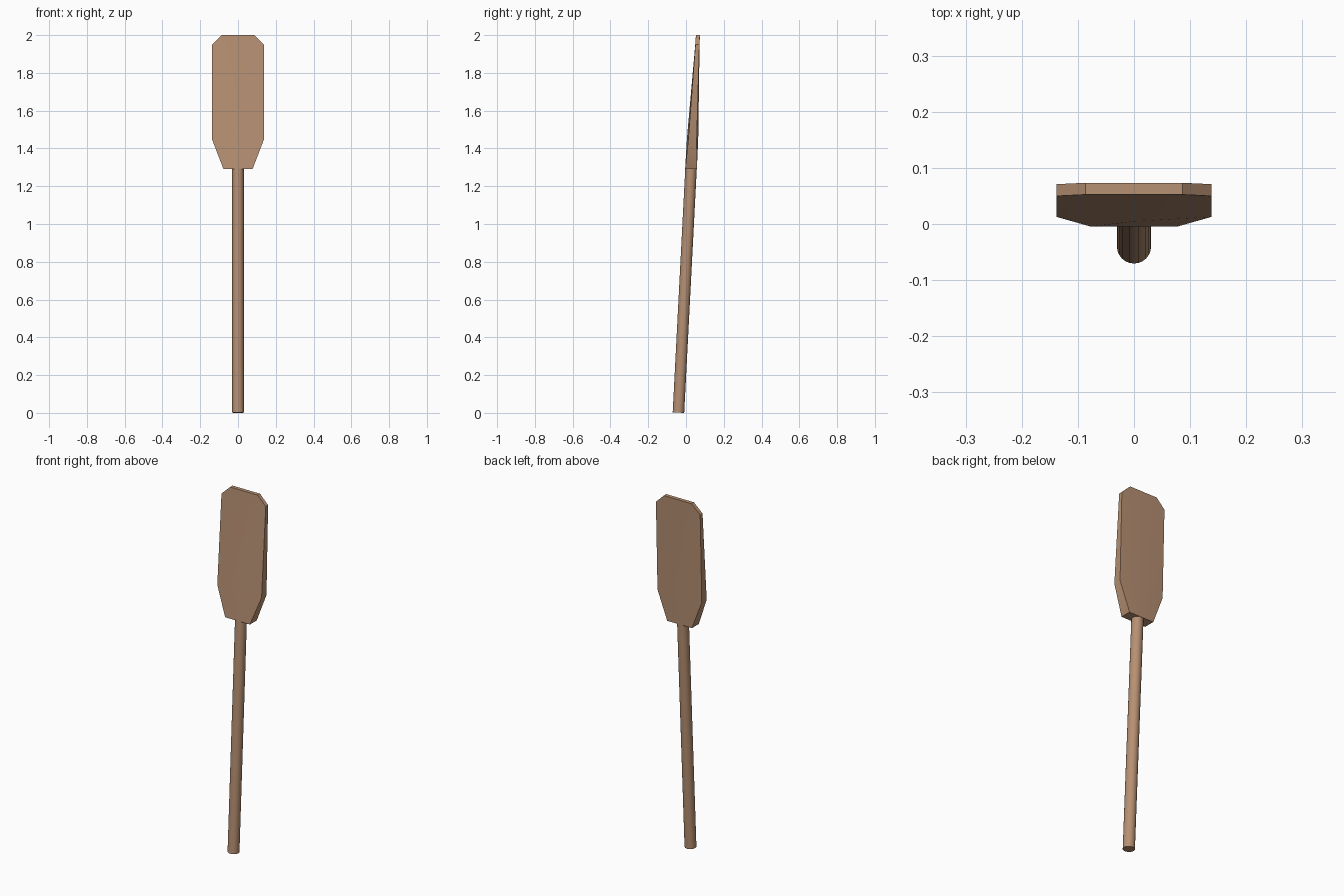
import bpy, bmesh
from mathutils import Vector

if "Cube" in bpy.data.objects:
    bpy.data.objects.remove(bpy.data.objects["Cube"])

wood = bpy.data.materials.new("tan_wood")
wood.diffuse_color = (0.47, 0.28, 0.17, 1)
wood.use_nodes = True
wood.node_tree.nodes["Principled BSDF"].inputs["Base Color"].default_value = wood.diffuse_color


def axis_y(z):
    # the whole oar leans back slightly
    return -0.04 + 0.0515 * z


def finish(ob):
    ob.data.materials.append(wood)
    bpy.ops.object.select_all(action='DESELECT')
    ob.select_set(True)
    bpy.context.view_layer.objects.active = ob
    bpy.ops.object.shade_smooth_by_angle(angle=0.6)


# Round shaft
a, b = Vector((0, axis_y(0), 0.0015)), Vector((0, axis_y(1.32), 1.32))
bpy.ops.mesh.primitive_cylinder_add(vertices=24, radius=0.0305,
                                    depth=(b - a).length, location=(a + b) / 2)
shaft = bpy.context.object
shaft.name = "shaft"
shaft.rotation_euler = (b - a).to_track_quat('Z', 'Y').to_euler()
finish(shaft)

# Tapered blade: height, half width, half thickness at edge and at the spine
rows = [(1.29, 0.077, 0.031, 0.031), (1.45, 0.138, 0.022, 0.030),
        (1.95, 0.138, 0.0105, 0.0115), (2.0, 0.086, 0.0105, 0.0105)]
bm = bmesh.new()
rings = []
for z, w, te, tc in rows:
    y = axis_y(z)
    ring = [(-w, -te), (0, -tc), (w, -te), (w, te), (0, tc), (-w, te)]
    rings.append([bm.verts.new((x, y + dy, z)) for x, dy in ring])
for lo, hi in zip(rings, rings[1:]):
    for i in range(6):
        j = (i + 1) % 6
        bm.faces.new((lo[i], lo[j], hi[j], hi[i]))
bm.faces.new(rings[0][::-1])
bm.faces.new(rings[-1])
bmesh.ops.recalc_face_normals(bm, faces=bm.faces)
mesh = bpy.data.meshes.new("blade")
bm.to_mesh(mesh)
bm.free()
blade = bpy.data.objects.new("blade", mesh)
bpy.context.collection.objects.link(blade)
finish(blade)
